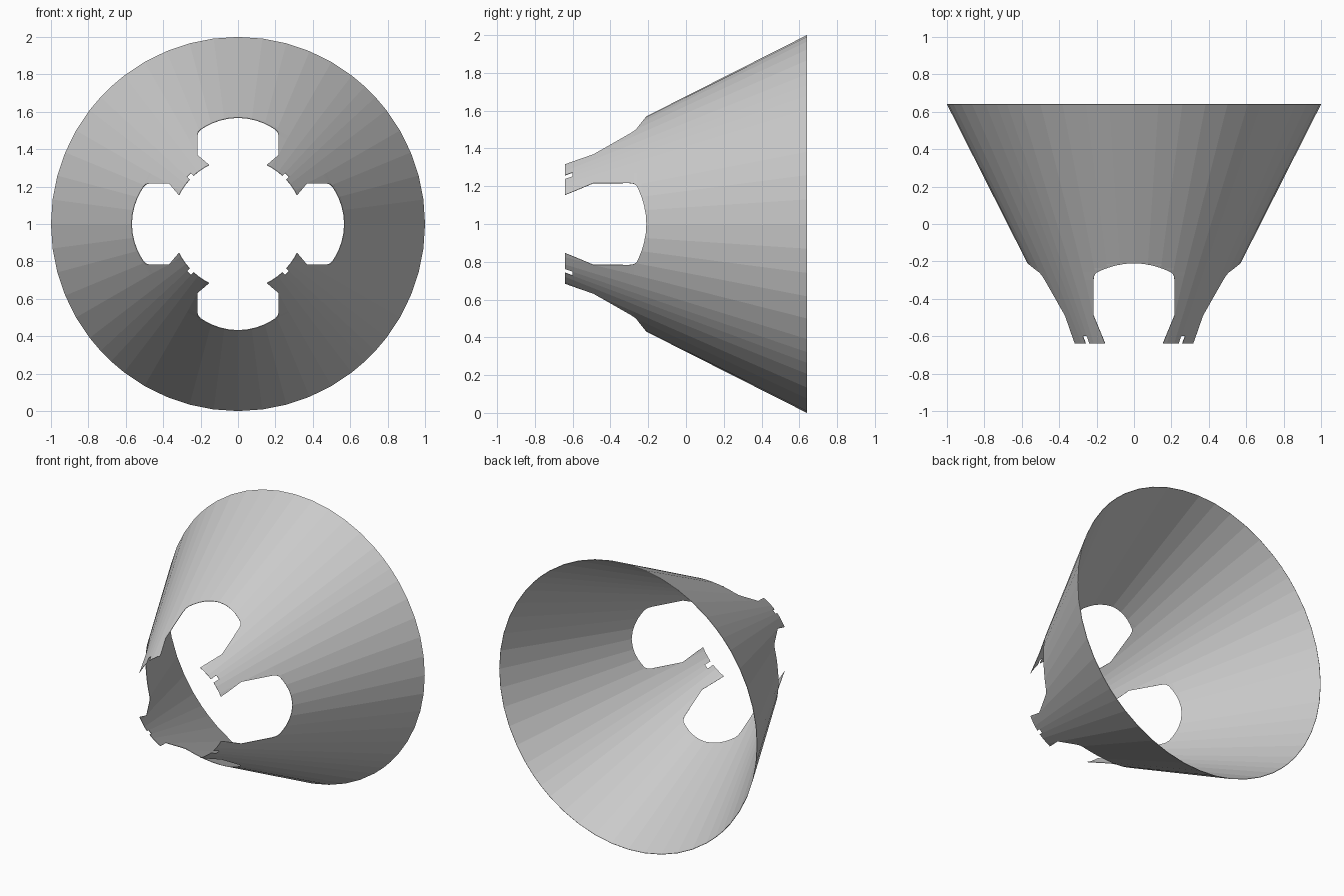
import bpy, bmesh
from math import asin, sin, cos, pi, radians

if "Cube" in bpy.data.objects:
    bpy.data.objects.remove(bpy.data.objects["Cube"])

FRONT, BACK = -0.64, 0.64
SLOPE = 0.506
NOTCH = 0.04          # half angle of the slot in each tab
STEPS = 6             # facets on each side of a tab centre


def radius(y):
    return 1 - SLOPE * (BACK - y)


def arch(x):
    return -0.21 - 0.05 * (x / 0.2) ** 2


# Window outline: distance along the axis and half width of the opening
rows = [(FRONT, 0.155), (-0.60, 0.171), (-0.49, 0.217), (-0.30, 0.217), (-0.275, 0.213)]
rows += [(arch(x), x) for x in (0.2, 0.17, 0.14, 0.1, 0.05, 0)]
rows += [(BACK, 0)]

# Facet angles across one quarter, with the slot sides added
offsets = sorted([i * pi / 4 / STEPS for i in range(-STEPS, STEPS + 1) if i] + [-NOTCH, NOTCH])

bm = bmesh.new()
for quarter in range(4):
    centre = radians(45 + 90 * quarter)
    grid = []
    for y, half_width in rows:
        r = radius(y)
        limit = pi / 4 - asin(half_width / r)
        line = []
        for off in offsets:
            a = centre + max(-limit, min(limit, off))
            line.append(bm.verts.new((r * cos(a), y, 1 + r * sin(a))))
        grid.append(line)
    for i in range(len(rows) - 1):
        for j in range(len(offsets) - 1):
            if i == 0 and offsets[j] == -NOTCH:
                continue  # slot in the tab end
            bm.faces.new((grid[i][j], grid[i + 1][j], grid[i + 1][j + 1], grid[i][j + 1]))

# Join the quarters and collapse the clamped columns at the window edges
bmesh.ops.remove_doubles(bm, verts=bm.verts[:], dist=0.0005)
bmesh.ops.dissolve_degenerate(bm, edges=bm.edges[:], dist=0.0001)
bmesh.ops.recalc_face_normals(bm, faces=bm.faces[:])
probe = max(bm.faces, key=lambda f: f.calc_area())
centre_line = probe.calc_center_median()
if probe.normal.x * centre_line.x + probe.normal.z * (centre_line.z - 1) < 0:
    bmesh.ops.reverse_faces(bm, faces=bm.faces[:])

mesh = bpy.data.meshes.new("cone_shell")
bm.to_mesh(mesh)
bm.free()
shell = bpy.data.objects.new("cone_shell", mesh)
bpy.context.collection.objects.link(shell)

# Thin sheet thickness, kept inside the outer surface
thick = shell.modifiers.new("sheet", "SOLIDIFY")
thick.thickness = 0.003
thick.offset = -1

# Plain grey sheet
grey = bpy.data.materials.new("light_grey")
grey.use_nodes = True
colour = (0.6, 0.6, 0.6, 1)
grey.diffuse_color = colour
grey.node_tree.nodes["Principled BSDF"].inputs["Base Color"].default_value = colour
mesh.materials.append(grey)
